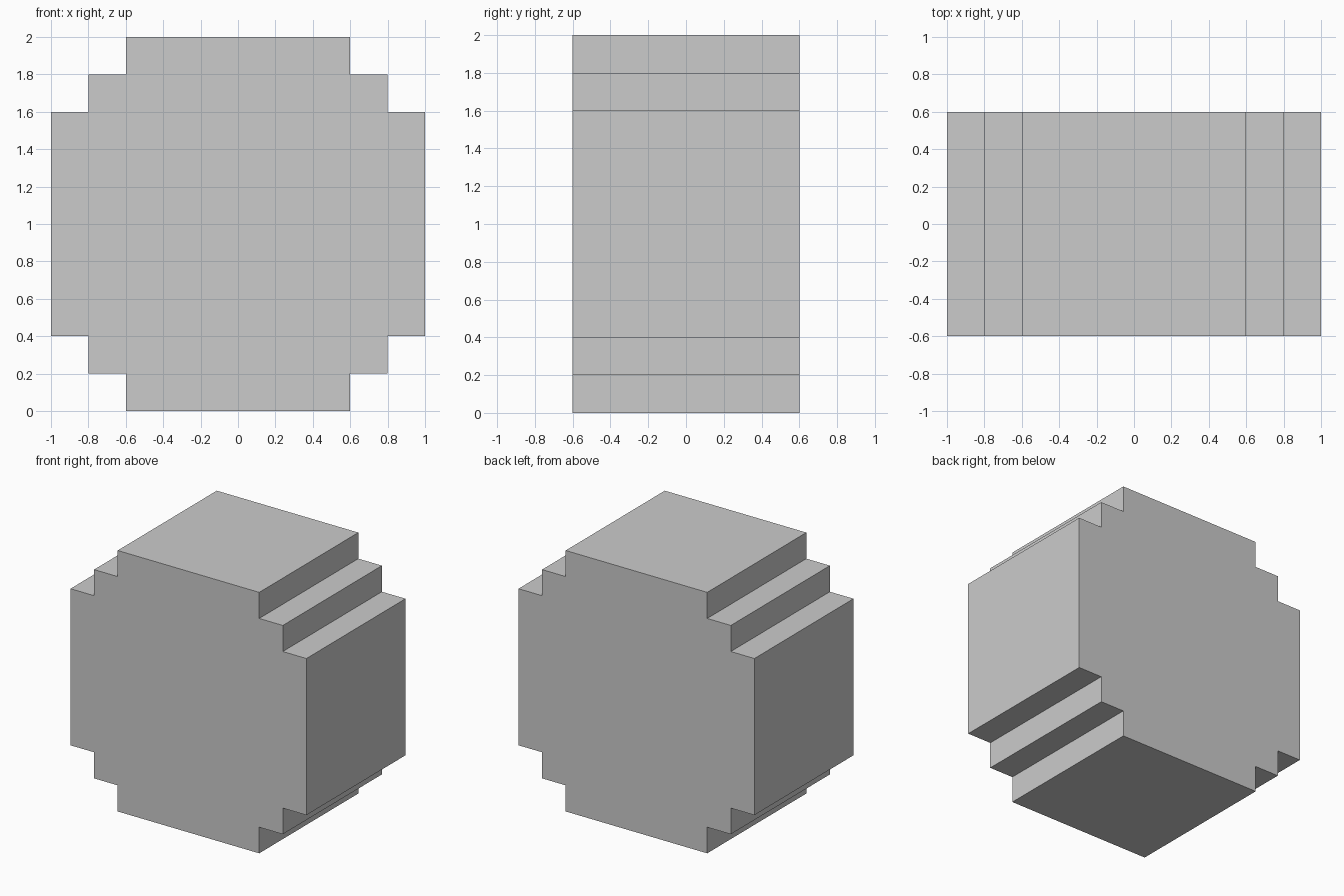
import bpy
import bmesh

if "Cube" in bpy.data.objects:
    bpy.data.objects.remove(bpy.data.objects["Cube"])

HALF_DEPTH = 0.6
CENTRE_Z = 1.0

# Stepped outline: one quarter, mirrored around the centre
quarter = [(1.0, 0.6), (0.8, 0.6), (0.8, 0.8), (0.6, 0.8), (0.6, 1.0)]
half = quarter + [(-x, z) for x, z in reversed(quarter)]
outline = half + [(-x, -z) for x, z in half]

# Extrude the outline from front to back
bm = bmesh.new()
front = bm.faces.new([bm.verts.new((x, -HALF_DEPTH, z + CENTRE_Z)) for x, z in outline])
result = bmesh.ops.extrude_face_region(bm, geom=[front], use_keep_orig=True)
back_verts = [g for g in result["geom"] if isinstance(g, bmesh.types.BMVert)]
bmesh.ops.translate(bm, verts=back_verts, vec=(0, 2 * HALF_DEPTH, 0))
bmesh.ops.recalc_face_normals(bm, faces=bm.faces)

# Stepped block
mesh = bpy.data.meshes.new("stepped_block")
bm.to_mesh(mesh)
bm.free()
block = bpy.data.objects.new("stepped_block", mesh)
bpy.context.collection.objects.link(block)
